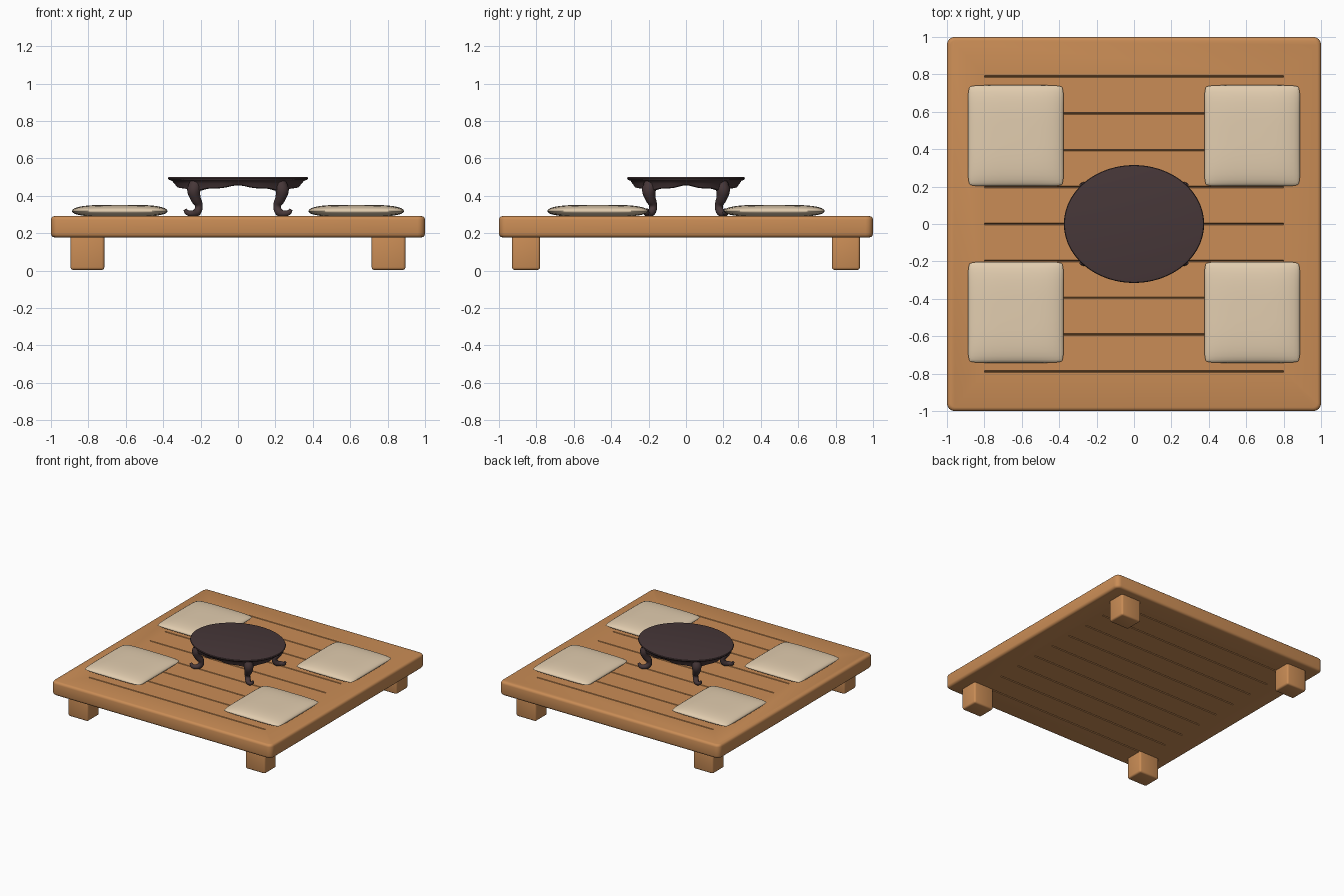
import bpy, bmesh, math
from mathutils import Vector, Matrix

if "Cube" in bpy.data.objects:
    bpy.data.objects.remove(bpy.data.objects["Cube"])


def material(name, rgb):
    m = bpy.data.materials.new(name)
    m.diffuse_color = (*rgb, 1)
    m.use_nodes = True
    m.node_tree.nodes["Principled BSDF"].inputs["Base Color"].default_value = m.diffuse_color
    return m


WOOD = material("warm wood", (0.59, 0.265, 0.092))
CLOTH = material("cream cloth", (0.76, 0.61, 0.43))
LACQUER = material("dark lacquer", (0.062, 0.038, 0.040))


def smooth(ob, angle=35):
    bpy.ops.object.select_all(action='DESELECT')
    ob.select_set(True)
    bpy.context.view_layer.objects.active = ob
    bpy.ops.object.shade_smooth_by_angle(angle=math.radians(angle))


def finish(name, bm, mat, angle=35):
    bmesh.ops.recalc_face_normals(bm, faces=bm.faces)
    mesh = bpy.data.meshes.new(name)
    bm.to_mesh(mesh)
    bm.free()
    ob = bpy.data.objects.new(name, mesh)
    bpy.context.collection.objects.link(ob)
    mesh.materials.append(mat)
    smooth(ob, angle)
    return ob


def add_box(bm, centre, size, bevel, corner=0):
    mat = Matrix.Translation(centre) @ Matrix.Diagonal((*size, 1))
    bmesh.ops.create_cube(bm, size=1, matrix=mat)
    if corner:  # round the upright corners first
        upright = [e for e in bm.edges
                   if abs(e.verts[0].co.z - e.verts[1].co.z) > 0.01]
        bmesh.ops.bevel(bm, geom=upright, offset=corner, segments=4,
                        profile=0.5, affect='EDGES')
    edges = [e for e in bm.edges if e.calc_face_angle(0) > 0.8]
    bmesh.ops.bevel(bm, geom=edges, offset=bevel, segments=3,
                    profile=0.5, affect='EDGES')


# Platform slab with rounded corners and edges
bm = bmesh.new()
add_box(bm, (0, 0, 0.235), (2, 2, 0.114), 0.02, 0.04)
platform = finish("platform", bm, WOOD)

# Plank grooves, cut into top and bottom
bm = bmesh.new()
for i in range(-4, 5):
    for z in (0.178, 0.292):
        a, b = [[bm.verts.new((x, i * 0.197 + dy, z + dz))
                 for dy, dz in ((-0.005, 0), (0, -0.014), (0.005, 0), (0, 0.014))]
                for x in (-0.8, 0.8)]
        bm.faces.new(a)
        bm.faces.new(b[::-1])
        for k in range(4):
            bm.faces.new((a[k], b[k], b[(k + 1) % 4], a[(k + 1) % 4]))
cutter = finish("groove_cutter", bm, WOOD)
cutter.hide_render = True
mod = platform.modifiers.new("grooves", 'BOOLEAN')
mod.operation = 'DIFFERENCE'
mod.solver = 'EXACT'
mod.object = cutter
bpy.context.view_layer.objects.active = platform
bpy.ops.object.modifier_apply(modifier=mod.name)
bpy.data.objects.remove(cutter)
smooth(platform)

# Block feet of the platform
for sx in (-1, 1):
    for sy in (-1, 1):
        bm = bmesh.new()
        add_box(bm, (sx * 0.805, sy * 0.855, 0.1), (0.18, 0.15, 0.192), 0.014)
        finish("platform_foot", bm, WOOD)


# Cushions: two domed sheets joined along a soft seam
def cushion(cx, cy, hx=0.256, hy=0.27):
    bm = bmesh.new()
    n = 18
    for side, height in ((1, 0.034), (-1, 0.03)):
        grid = []
        for i in range(n + 1):
            row = []
            for j in range(n + 1):
                u = math.sin((i / n - 0.5) * math.pi)
                v = math.sin((j / n - 0.5) * math.pi)
                dome = max(0, (1 - u ** 4) * (1 - v ** 4)) ** 0.5
                # pull the corners in a little
                x = u * (1 - 0.035 * abs(v) ** 12)
                y = v * (1 - 0.035 * abs(u) ** 12)
                row.append(bm.verts.new((cx + x * hx, cy + y * hy,
                                         0.318 + side * height * dome)))
            grid.append(row)
        for i in range(n):
            for j in range(n):
                bm.faces.new((grid[i][j], grid[i + 1][j],
                              grid[i + 1][j + 1], grid[i][j + 1]))
    bmesh.ops.remove_doubles(bm, verts=bm.verts, dist=0.0005)
    finish("cushion", bm, CLOTH, angle=60)


for sx in (-1, 1):
    for sy in (-1, 1):
        cushion(sx * 0.632, sy * 0.472)

# Oval table top with a scalloped apron
RX, RY = 0.375, 0.315
PROFILE = [(0.96, 0.502, 0), (0.99, 0.500, 0), (1.0, 0.494, 0), (0.985, 0.486, 0),
           (0.94, 0.480, 0), (0.91, 0.466, 0), (0.89, 0.443, 1), (0.84, 0.440, 1),
           (0.82, 0.474, 0)]
bm = bmesh.new()
N = 96
rings = []
for r, z, wave in PROFILE:
    ring = []
    for k in range(N):
        t = 2 * math.pi * k / N
        dz = wave * (0.012 * math.cos(4 * t) + 0.004 * math.cos(12 * t))
        ring.append(bm.verts.new((r * RX * math.cos(t), r * RY * math.sin(t), z + dz)))
    rings.append(ring)
for a, b in zip(rings, rings[1:]):
    for k in range(N):
        bm.faces.new((a[k], a[(k + 1) % N], b[(k + 1) % N], b[k]))
bm.faces.new(rings[0])
bm.faces.new(rings[-1])
finish("table_top", bm, LACQUER)

# Curved table legs: (outward fraction, height, thickness)
LEG = [(0.84, 0.470, 0.036), (0.89, 0.430, 0.037), (0.86, 0.390, 0.029),
       (0.79, 0.345, 0.021), (0.83, 0.313, 0.022), (0.94, 0.306, 0.017),
       (1.03, 0.312, 0.014), (1.07, 0.328, 0.009)]
for sx in (-1, 1):
    for sy in (-1, 1):
        curve = bpy.data.curves.new("table_leg", 'CURVE')
        curve.dimensions = '3D'
        curve.bevel_depth = 1.0
        curve.bevel_resolution = 3
        curve.resolution_u = 5
        curve.use_fill_caps = True
        sp = curve.splines.new('BEZIER')
        sp.bezier_points.add(len(LEG) - 1)
        for pt, (s, z, r) in zip(sp.bezier_points, LEG):
            pt.co = Vector((sx * s * RX * 0.707, sy * min(s, 0.94) * RY * 0.707, z))
            pt.radius = r
            pt.handle_left_type = pt.handle_right_type = 'AUTO'
        curve.materials.append(LACQUER)
        leg = bpy.data.objects.new("table_leg", curve)
        bpy.context.collection.objects.link(leg)
        bpy.ops.object.select_all(action='DESELECT')
        leg.select_set(True)
        bpy.context.view_layer.objects.active = leg
        bpy.ops.object.convert(target='MESH')
        smooth(bpy.context.view_layer.objects.active, 60)
